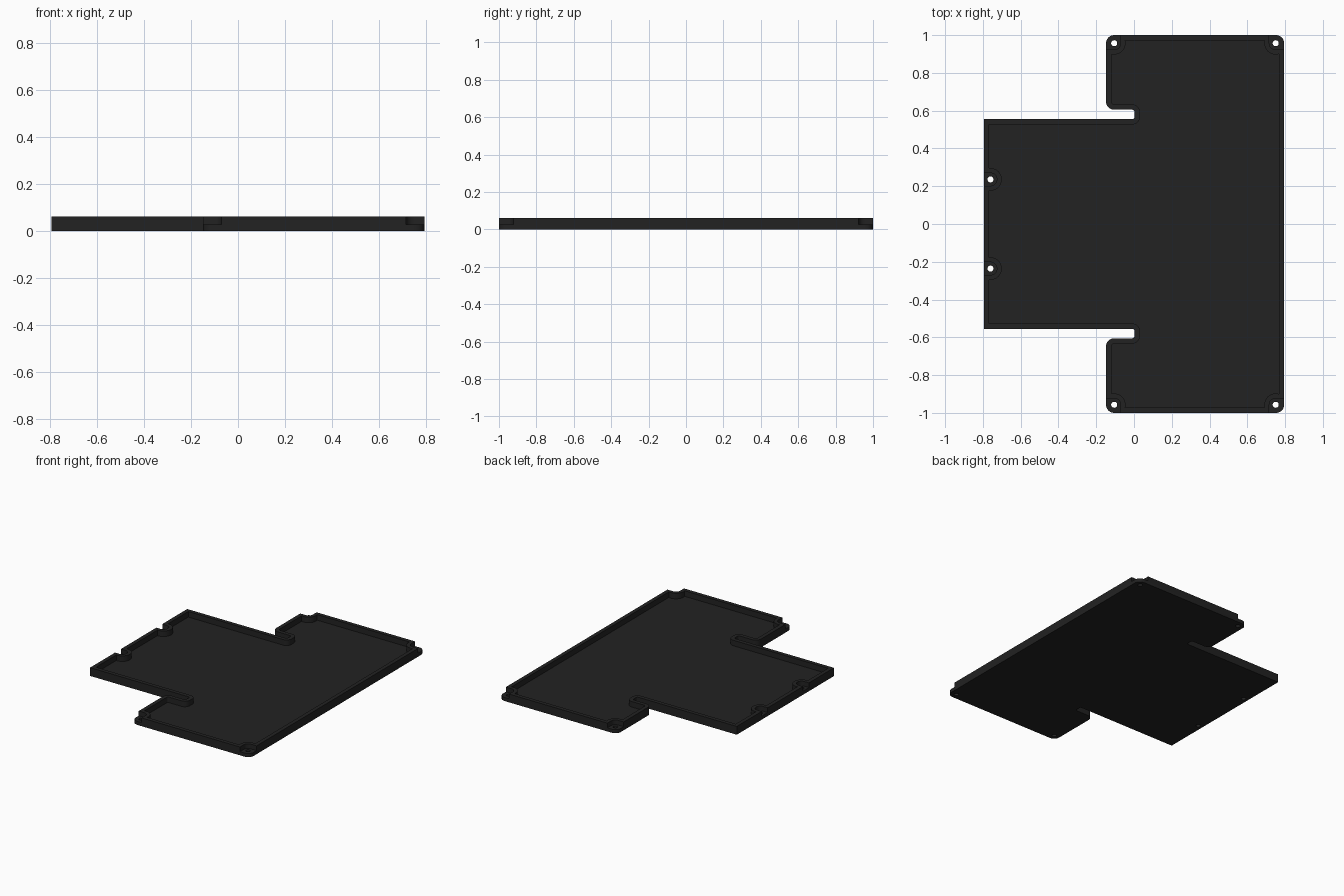
import bpy, bmesh, math
from mathutils import Vector

if "Cube" in bpy.data.objects:
    bpy.data.objects.remove(bpy.data.objects["Cube"])

H, FLOOR, LEDGE, WALL = 0.06, 0.02, 0.026, 0.028
HX, ARM, SLOT_IN, SLOT_OUT, R = 0.795, -0.148, 0.555, 0.605, 0.043

black = bpy.data.materials.new("matte black")
black.diffuse_color = (0.016, 0.016, 0.016, 1)
black.use_nodes = True
black.node_tree.nodes["Principled BSDF"].inputs["Base Color"].default_value = black.diffuse_color


def rounded(corners, inset=0.0, seg=8):
    """Counter-clockwise outline from (x, y, radius) corners, moved inward by inset."""
    pts, n = [], len(corners)
    for i, (x, y, r) in enumerate(corners):
        p = Vector((x, y))
        a = (p - Vector(corners[i - 1][:2])).normalized()
        b = (Vector(corners[(i + 1) % n][:2]) - p).normalized()
        convex = a.x * b.y - a.y * b.x > 0
        p = p + (b - a) * inset * (1 if convex else -1)
        if r > 0:
            r = max(r - inset, 0.004) if convex else r + inset
        if r <= 0:
            pts.append(p)
            continue
        c = p + (b - a) * r
        for k in range(seg + 1):
            t = k / seg * math.pi / 2
            pts.append(c - b * r * math.cos(t) + a * r * math.sin(t))
    return pts


def circle(x, y, r, n=32):
    return [Vector((x + r * math.cos(2 * math.pi * k / n),
                    y + r * math.sin(2 * math.pi * k / n))) for k in range(n)]


def prism(name, pts, z0, z1):
    bm = bmesh.new()
    face = bm.faces.new([bm.verts.new((p.x, p.y, z0)) for p in pts])
    top = bmesh.ops.extrude_face_region(bm, geom=[face])["geom"]
    bmesh.ops.translate(bm, vec=(0, 0, z1 - z0),
                        verts=[v for v in top if isinstance(v, bmesh.types.BMVert)])
    bmesh.ops.recalc_face_normals(bm, faces=bm.faces)
    me = bpy.data.meshes.new(name)
    bm.to_mesh(me)
    bm.free()
    me.materials.append(black)
    ob = bpy.data.objects.new(name, me)
    bpy.context.collection.objects.link(ob)
    return ob


def cut(target, cutter):
    """Subtract the cutter from the target and discard it."""
    m = target.modifiers.new("cut", "BOOLEAN")
    m.operation, m.object, m.solver = "DIFFERENCE", cutter, "EXACT"
    bpy.context.view_layer.objects.active = target
    bpy.ops.object.modifier_apply(modifier=m.name)
    bpy.data.objects.remove(cutter)


# Tray outline: wide panel on the right, narrower panel on the left, two slots
upper = [(HX, 1, R), (ARM, 1, R), (ARM, SLOT_OUT, R),
         (0.003, SLOT_OUT, 0.012), (0.003, SLOT_IN, 0.012), (-HX, SLOT_IN, 0)]
outline = upper + [(x, -y, r) for x, y, r in reversed(upper)]
tray = prism("tray", rounded(outline), 0, H)

# Cavity, leaving a rim and round screw bosses
cavity = prism("cavity_cutter", rounded(outline, WALL), FLOOR, H + 0.1)
corner_holes = [(x, s * 0.957) for s in (1, -1) for x in (-0.105, 0.75)]
side_holes = [(-0.76, s * 0.236) for s in (1, -1)]
for x, y in corner_holes + side_holes:
    cut(cavity, prism("boss_keepout", circle(x, y, 0.06), -0.1, 0.3))
cut(tray, cavity)

# Screw recesses open to the outside edge, and through holes
N = 0.034
for x, y in corner_holes + side_holes:
    x0, x1, y0, y1 = x - N, x + N, y - N, y + N
    left, right = x < 0, x > 0
    if left:
        x0 -= 0.1
    else:
        x1 += 0.1
    r_in = N * 0.98
    if abs(y) < 0.5:
        box = [(x0, y0, 0), (x1, y0, r_in), (x1, y1, r_in), (x0, y1, 0)]
    else:
        if y > 0:
            y1 += 0.1
        else:
            y0 -= 0.1
        box = [(x0, y0, r_in * (right and y > 0)), (x1, y0, r_in * (left and y > 0)),
               (x1, y1, r_in * (left and y < 0)), (x0, y1, r_in * (right and y < 0))]
    cut(tray, prism("recess_cutter", rounded(box), LEDGE, H + 0.1))
    cut(tray, prism("hole_cutter", circle(x, y, 0.016, 24), -0.1, 0.3))

# Smooth the rounded corners, keep edges crisp
bpy.ops.object.select_all(action="DESELECT")
tray.select_set(True)
bpy.context.view_layer.objects.active = tray
bpy.ops.object.shade_smooth_by_angle(angle=math.radians(30))
